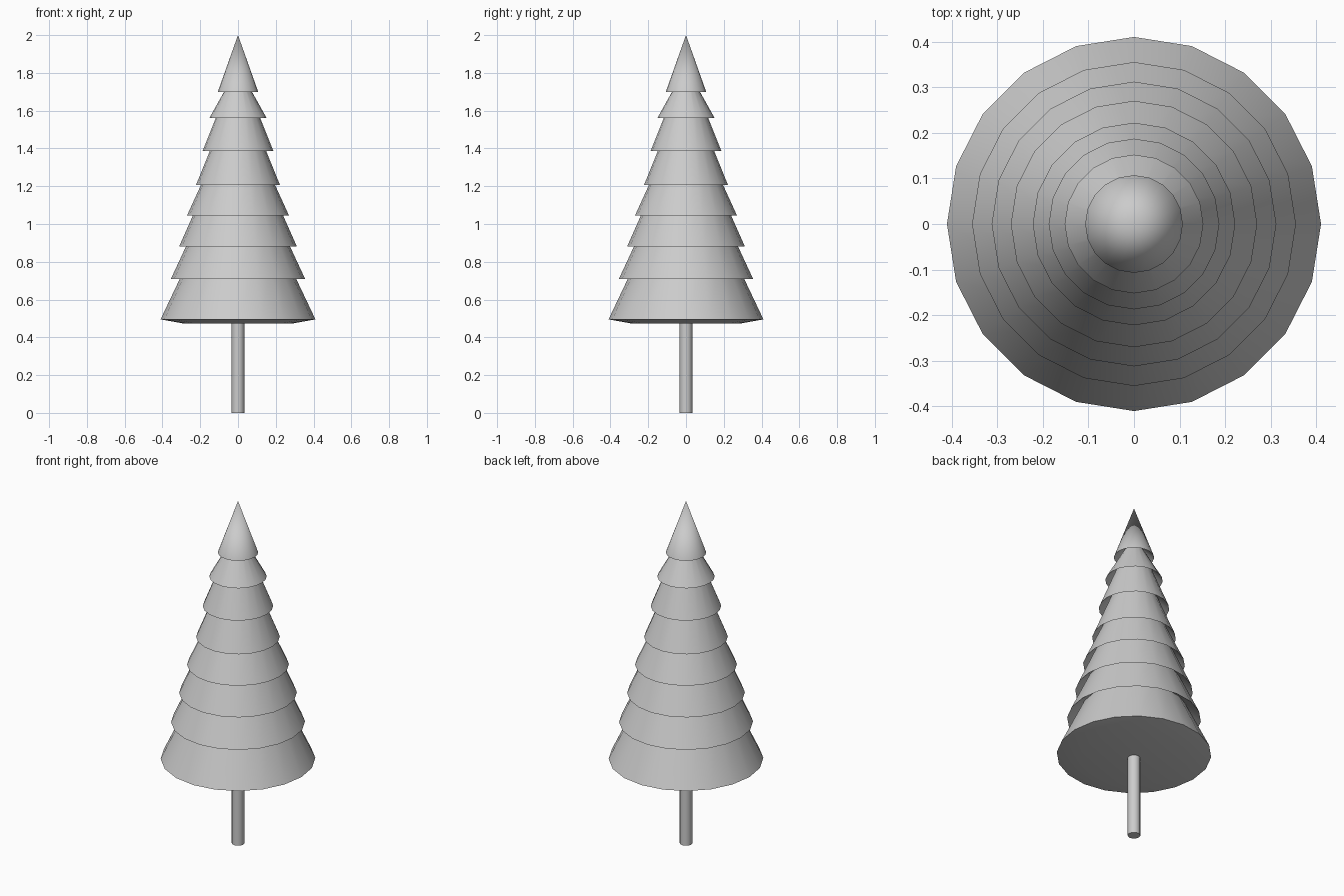
import bpy, bmesh, math

if "Cube" in bpy.data.objects:
    bpy.data.objects.remove(bpy.data.objects["Cube"])


def lathe(name, profile, sides):
    """Revolve (radius, z) points round the z axis; zero radius gives a pole."""
    bm = bmesh.new()
    rings = []
    for r, z in profile:
        n = sides if r > 0 else 1
        rings.append([bm.verts.new((r * math.cos(2 * math.pi * i / sides),
                                    r * math.sin(2 * math.pi * i / sides), z))
                      for i in range(n)])
    for a, b in zip(rings, rings[1:]):
        for i in range(sides):
            j = (i + 1) % sides
            quad = [a[i % len(a)], a[j % len(a)], b[j % len(b)], b[i % len(b)]]
            bm.faces.new(list(dict.fromkeys(quad)))
    # flat cap where an end ring is left open
    if len(rings[0]) > 1:
        bm.faces.new(rings[0][::-1])
    if len(rings[-1]) > 1:
        bm.faces.new(rings[-1])
    bmesh.ops.recalc_face_normals(bm, faces=bm.faces)
    mesh = bpy.data.meshes.new(name)
    bm.to_mesh(mesh)
    bm.free()
    ob = bpy.data.objects.new(name, mesh)
    bpy.context.collection.objects.link(ob)
    bpy.ops.object.select_all(action='DESELECT')
    ob.select_set(True)
    bpy.context.view_layer.objects.active = ob
    bpy.ops.object.shade_smooth_by_angle(angle=math.radians(35))
    return ob


# Tiers from the bottom: lip radius, lip height, wall radius at the next lip
tiers = [(0.41, 0.495, 0.308), (0.355, 0.71, 0.276), (0.312, 0.88, 0.239),
         (0.27, 1.045, 0.196), (0.222, 1.207, 0.149), (0.187, 1.387, 0.118),
         (0.152, 1.56, 0.074), (0.107, 1.70, 0)]

# Foliage: each wall runs up under the flared lip of the tier above
profile = [(0.287, 0.473)]
for k, (r, z, r_top) in enumerate(tiers):
    profile.append((r, z))
    if k < len(tiers) - 1:
        z_next = tiers[k + 1][1]
        tuck = 0.055
        slope = (r - r_top) / (z_next - z)
        profile.append((r_top - slope * tuck, z_next + tuck))
profile.append((0, 2.0))
lathe("foliage", profile, 20)

# Trunk
lathe("trunk", [(0.034, 0), (0.034, 0.48)], 12)
